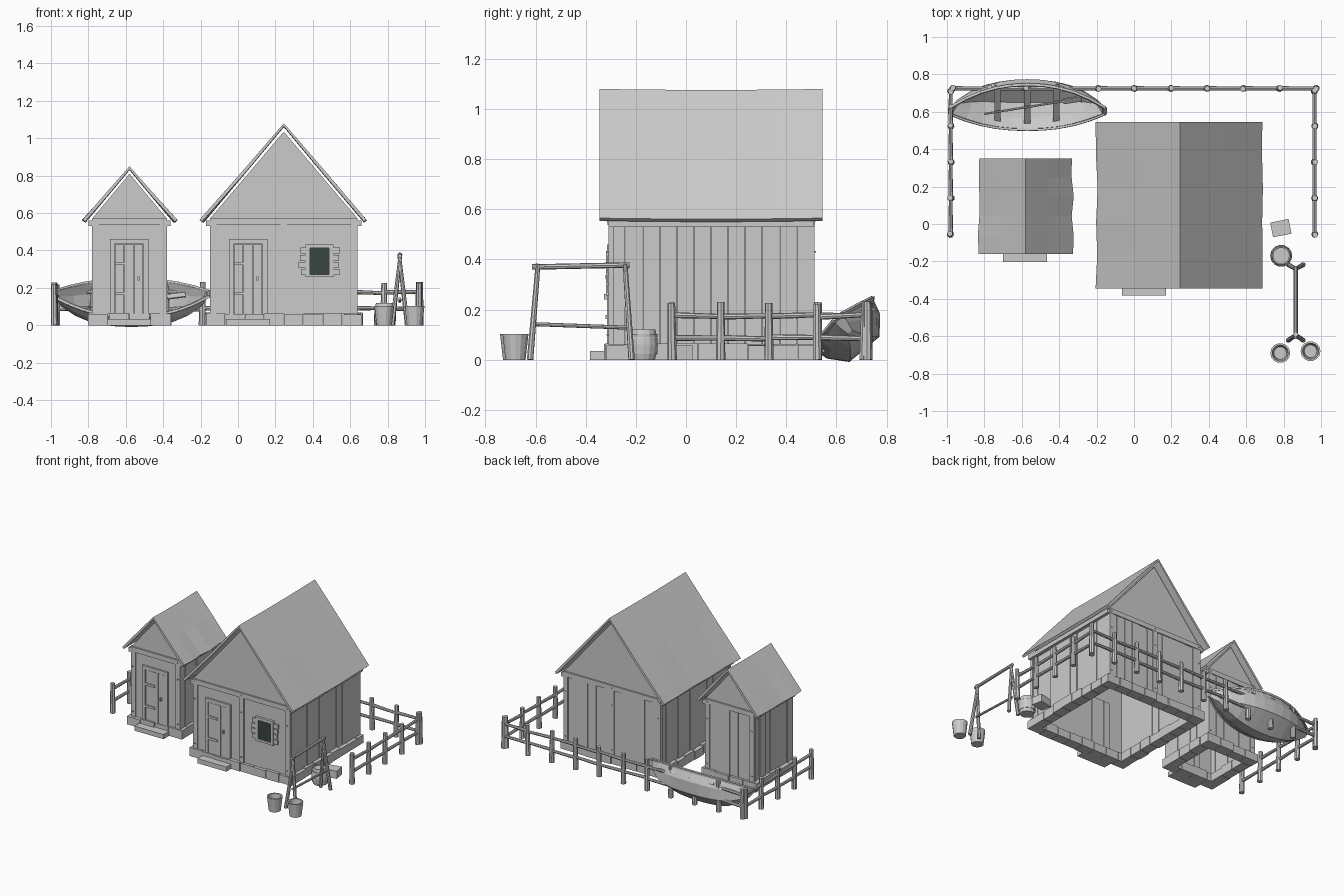
import bpy, bmesh, math, random
from mathutils import Vector, Matrix

if "Cube" in bpy.data.objects:
    bpy.data.objects.remove(bpy.data.objects["Cube"])

random.seed(4)


def jit(a):
    return random.uniform(-a, a)


def finish(name, bm, mat=None, thick=0):
    bmesh.ops.recalc_face_normals(bm, faces=bm.faces)
    me = bpy.data.meshes.new(name)
    bm.to_mesh(me)
    bm.free()
    ob = bpy.data.objects.new(name, me)
    bpy.context.collection.objects.link(ob)
    if mat:
        me.materials.append(mat)
    if thick:
        m = ob.modifiers.new("thickness", 'SOLIDIFY')
        m.thickness = thick
        m.offset = -1
    return ob


def box(bm, x0, x1, y0, y1, z0, z1, rot=0):
    m = Matrix.Translation(((x0+x1)/2, (y0+y1)/2, (z0+z1)/2)) @ Matrix.Rotation(rot, 4, 'Z')
    m = m @ Matrix.Diagonal((x1-x0, y1-y0, z1-z0, 1))
    bmesh.ops.create_cube(bm, size=1, matrix=m)


def rod(bm, a, b, r1, r2=None, n=8):
    a, b = Vector(a), Vector(b)
    d = b - a
    m = Matrix.Translation((a+b)/2) @ d.to_track_quat('Z', 'Y').to_matrix().to_4x4()
    bmesh.ops.create_cone(bm, cap_ends=True, segments=n, radius1=r1,
                          radius2=r1 if r2 is None else r2, depth=d.length, matrix=m)


def lathe(bm, prof, cx, cy, n=14):
    rings = [[bm.verts.new((cx+r*math.cos(2*math.pi*i/n), cy+r*math.sin(2*math.pi*i/n), z))
              for i in range(n)] for r, z in prof]
    for p, q in zip(rings, rings[1:]):
        for i in range(n):
            bm.faces.new((p[i], p[(i+1) % n], q[(i+1) % n], q[i]))
    bm.faces.new(rings[0])
    bm.faces.new(rings[-1])


def house(name, cx, hw, y0, y1, apex, roof_hw, ridge, ry0, ry1, door_x, posts):
    base, top = 0.06, 0.57
    # Gable end walls
    bm = bmesh.new()
    prof = [(cx-hw, base), (cx+hw, base), (cx+hw, top), (cx, apex), (cx-hw, top)]
    for ya, yb in ((y0+0.008, y0+0.022), (y1-0.022, y1-0.008)):
        f = bm.faces.new([bm.verts.new((x, ya, z)) for x, z in prof])
        r = bmesh.ops.extrude_face_region(bm, geom=[f])
        bmesh.ops.translate(bm, vec=(0, yb-ya, 0), verts=[v for v in r['geom'] if isinstance(v, bmesh.types.BMVert)])
        if f.is_valid is False:
            continue
    finish(name + "_gable_walls", bm)
    # Vertical planks on the sides and back
    bm = bmesh.new()
    n = round((y1-y0)/0.066)
    for s in (-1, 1):
        for i in range(n):
            a, b = y0+(y1-y0)*i/n, y0+(y1-y0)*(i+1)/n
            o = cx+s*(hw-0.004+jit(0.004))
            i_ = cx+s*(hw-0.018)
            box(bm, min(o, i_), max(o, i_), a+0.001, b-0.001, base, top-0.01)
    n = round(2*hw/0.066)
    for i in range(n):
        a, b = cx-hw+2*hw*i/n, cx-hw+2*hw*(i+1)/n
        box(bm, a+0.001, b-0.001, y1-0.015, y1-0.003+jit(0.003), base, top-0.03)
    finish(name + "_wall_planks", bm)
    # Corner posts, beams and eaves plates
    bm = bmesh.new()
    for px in [cx-hw+0.018, cx+hw-0.018] + posts:
        box(bm, px-0.018, px+0.018, y0, y0+0.02, base, 0.54)
        box(bm, px-0.018, px+0.018, y1-0.02, y1+0.002, base, 0.54)
    for ya, yb in ((y0-0.004, y0+0.02), (y1-0.02, y1+0.004)):
        box(bm, cx-hw, cx+hw, ya, yb, 0.537, 0.572)
    for s in (-1, 1):
        box(bm, cx+s*(hw+0.004)-0.016, cx+s*(hw+0.004)+0.016, y0, y1, 0.53, 0.56)
    for px in [cx-hw+0.018, cx+hw-0.018] + posts:
        for z in (0.1, 0.43, 0.555):
            for ya in (y0-0.002, y1+0.002):
                box(bm, px-0.003, px+0.003, ya-0.006, ya+0.006, z-0.003, z+0.003)
    finish(name + "_frame", bm)
    # Stone footing
    bm = bmesh.new()
    X0, X1, Y0, Y1, t = cx-hw-0.022, cx+hw+0.022, y0-0.012, y1+0.012, 0.075
    n = round((X1-X0)/0.1)
    for i in range(n):
        a, b = X0+(X1-X0)*i/n, X0+(X1-X0)*(i+1)/n
        box(bm, a, b-0.003, Y0+jit(0.006), Y0+t, 0, 0.062+jit(0.006))
        box(bm, a, b-0.003, Y1-t, Y1+jit(0.006), 0, 0.062+jit(0.006))
    n = round((Y1-Y0-2*t)/0.1)
    for i in range(n):
        a, b = Y0+t+(Y1-Y0-2*t)*i/n, Y0+t+(Y1-Y0-2*t)*(i+1)/n
        box(bm, X0+jit(0.006), X0+t, a, b-0.003, 0, 0.062+jit(0.006))
        box(bm, X1-t, X1+jit(0.006), a, b-0.003, 0, 0.062+jit(0.006))
    finish(name + "_footing", bm)
    # Roof with slightly wavy edges
    bm = bmesh.new()
    rows = []
    for j in range(6):
        y = ry0+(ry1-ry0)*j/5
        sag = 0.004*math.sin(math.pi*j/5)
        rows.append([bm.verts.new((cx+roof_hw*u+(jit(0.006) if abs(u) == 1 else 0), y,
                                   ridge-(ridge-0.565)*abs(u)-sag)) for u in (-1, -0.5, 0, 0.5, 1)])
    for p, q in zip(rows, rows[1:]):
        for i in range(4):
            bm.faces.new((p[i], p[i+1], q[i+1], q[i]))
    finish(name + "_roof", bm, thick=0.017)
    # Door, frame, hinges, handle and step
    bm = bmesh.new()
    for x0, x1, z0, z1 in ((-0.103, -0.078, base, 0.46), (0.078, 0.103, base, 0.46), (-0.078, 0.078, 0.435, 0.46)):
        box(bm, door_x+x0, door_x+x1, y0-0.006, y0+0.02, z0, z1)
    finish(name + "_door_frame", bm)
    bm = bmesh.new()
    for i in range(3):
        box(bm, door_x-0.076+i*0.051, door_x-0.027+i*0.051, y0-0.002-0.002*(i % 2), y0+0.03, base, 0.432)
    for z in (0.17, 0.33):
        box(bm, door_x-0.075, door_x, y0-0.012, y0, z-0.008, z+0.008)
    box(bm, door_x+0.045, door_x+0.055, y0-0.018, y0, 0.24, 0.262)
    finish(name + "_door", bm)
    bm = bmesh.new()
    box(bm, door_x-0.118, door_x+0.118, y0-0.072, y0, 0, 0.034)
    finish(name + "_step", bm)


house("large_hut", 0.245, 0.395, -0.31, 0.51, 1.035, 0.445, 1.08, -0.345, 0.545, 0.054, [0.245])
house("small_hut", -0.58, 0.2, -0.13, 0.32, 0.81, 0.252, 0.85, -0.16, 0.35, -0.582, [])

# Window
glass = bpy.data.materials.new("dark_glass")
glass.diffuse_color = (0.04, 0.06, 0.05, 1)
glass.use_nodes = True
glass.node_tree.nodes["Principled BSDF"].inputs["Base Color"].default_value = glass.diffuse_color
bm = bmesh.new()
box(bm, 0.38, 0.494, -0.309, -0.29, 0.265, 0.42)
finish("window_pane", bm, glass)
bm = bmesh.new()
for a in ((0.362, 0.385, 0.257, 0.433), (0.487, 0.51, 0.257, 0.433), (0.385, 0.487, 0.412, 0.433), (0.385, 0.487, 0.257, 0.272)):
    box(bm, a[0], a[1], -0.32, -0.295, a[2], a[3])
for i in range(4):
    z = 0.285+i*0.038
    box(bm, 0.33+jit(0.006), 0.362, -0.314, -0.295, z-0.016, z+0.016)
    box(bm, 0.51, 0.54+jit(0.006), -0.314, -0.295, z-0.016, z+0.016)
finish("window_frame", bm)

# Fence along the back and both sides
posts = bmesh.new()
rails = bmesh.new()
line = [(-0.97, 0.055-0.11+0.193*i) for i in range(4)]
line = [(-0.98, y) for _, y in line] + [(-0.98, 0.71)]
back = [(-0.967+0.194*i, 0.725) for i in range(11)]
right = [(0.965, y) for _, y in line]
for path, off in ((line, (0, 0)), (back, (0, 0)), (right, (0, 0))):
    for x, y in path:
        rod(posts, (x+jit(0.003), y, 0), (x+jit(0.004), y+jit(0.004), 0.225+jit(0.008)), 0.019, 0.015)
    for (xa, ya), (xb, yb) in zip(path, path[1:]):
        for z in (0.088, 0.175):
            rod(rails, (xa, ya, z+jit(0.005)), (xb, yb, z+jit(0.005)), 0.012, 0.01)
finish("fence_posts", posts)
finish("fence_rails", rails)

# Rowing boat leaning on the back fence
tilt = Matrix.Translation((-0.57, 0.625, 0.145)) @ Matrix.Rotation(math.radians(40), 4, 'X')
N = 10


def half_width(t):
    return 0.135*(1-abs(t)**2.2)+0.022


def sheer(t):
    return 0.03*t*t


bm = bmesh.new()
rows = []
for i in range(N+1):
    t = -1+2*i/N
    w, d = half_width(t), 0.135-0.06*t**4
    rows.append([bm.verts.new((0.41*t*(1-0.08*k), u*w, sheer(t)-d*k))
                 for u, k in ((-1, 0), (-0.88, 0.5), (-0.5, 1), (0.5, 1), (0.88, 0.5), (1, 0))])
for p, q in zip(rows, rows[1:]):
    for k in range(5):
        bm.faces.new((p[k], p[k+1], q[k+1], q[k]))
bm.faces.new(rows[0])
bm.faces.new(rows[-1])
finish("boat_hull", bm, thick=0.01).matrix_world = tilt
bm = bmesh.new()
for s in (-1, 1):
    for i in range(N):
        a, b = -1+2*i/N, -1+2*(i+1)/N
        rod(bm, (0.415*a, s*half_width(a), sheer(a)), (0.415*b, s*half_width(b), sheer(b)), 0.01, n=4)
for s in (-1, 1):
    rod(bm, (0.415*s, -0.022, 0.03), (0.415*s, 0.022, 0.03), 0.01, n=4)
finish("boat_rim", bm).matrix_world = tilt
bm = bmesh.new()
for x in (-0.16, 0, 0.155):
    w = half_width(x/0.41)*0.94
    box(bm, x-0.017, x+0.017, -w, w, -0.04, -0.028)
finish("boat_seats", bm).matrix_world = tilt
bm = bmesh.new()
rod(bm, (-0.23, -0.06, -0.015), (0.2, 0.03, -0.015), 0.006, n=6)
box(bm, 0.19, 0.29, 0.02, 0.055, -0.019, -0.011, 0.2)
finish("oar", bm).matrix_world = tilt

# Drying rack
bm = bmesh.new()
rod(bm, (0.865, -0.615, 0.37), (0.865, -0.225, 0.378), 0.011)
rod(bm, (0.865, -0.605, 0.142), (0.865, -0.23, 0.128), 0.008)
for yt, yb in ((-0.59, -0.622), (-0.243, -0.217)):
    for s in (-1, 1):
        rod(bm, (0.865+s*0.04, yb, 0), (0.865-s*0.004, yt, 0.382), 0.013, 0.01)
finish("drying_rack", bm)

# Buckets
for name, x, y in (("left_bucket", 0.782, -0.69), ("right_bucket", 0.944, -0.68)):
    bm = bmesh.new()
    lathe(bm, [(0.041, 0), (0.053, 0.102), (0.043, 0.102), (0.034, 0.015)], x, y)
    finish(name, bm)

# Barrel with hoops, and crate
bm = bmesh.new()
lathe(bm, [(0.047, 0), (0.057, 0.035), (0.059, 0.06), (0.057, 0.085), (0.049, 0.12), (0.042, 0.12), (0.042, 0.11)], 0.787, -0.17)
finish("barrel", bm)
bm = bmesh.new()
for z in (0.022, 0.09):
    lathe(bm, [(0.057, z), (0.058, z+0.012)], 0.787, -0.17)
finish("barrel_hoops", bm)
bm = bmesh.new()
box(bm, 0.735, 0.835, -0.062, 0.018, 0, 0.056, math.radians(11))
finish("crate", bm)
